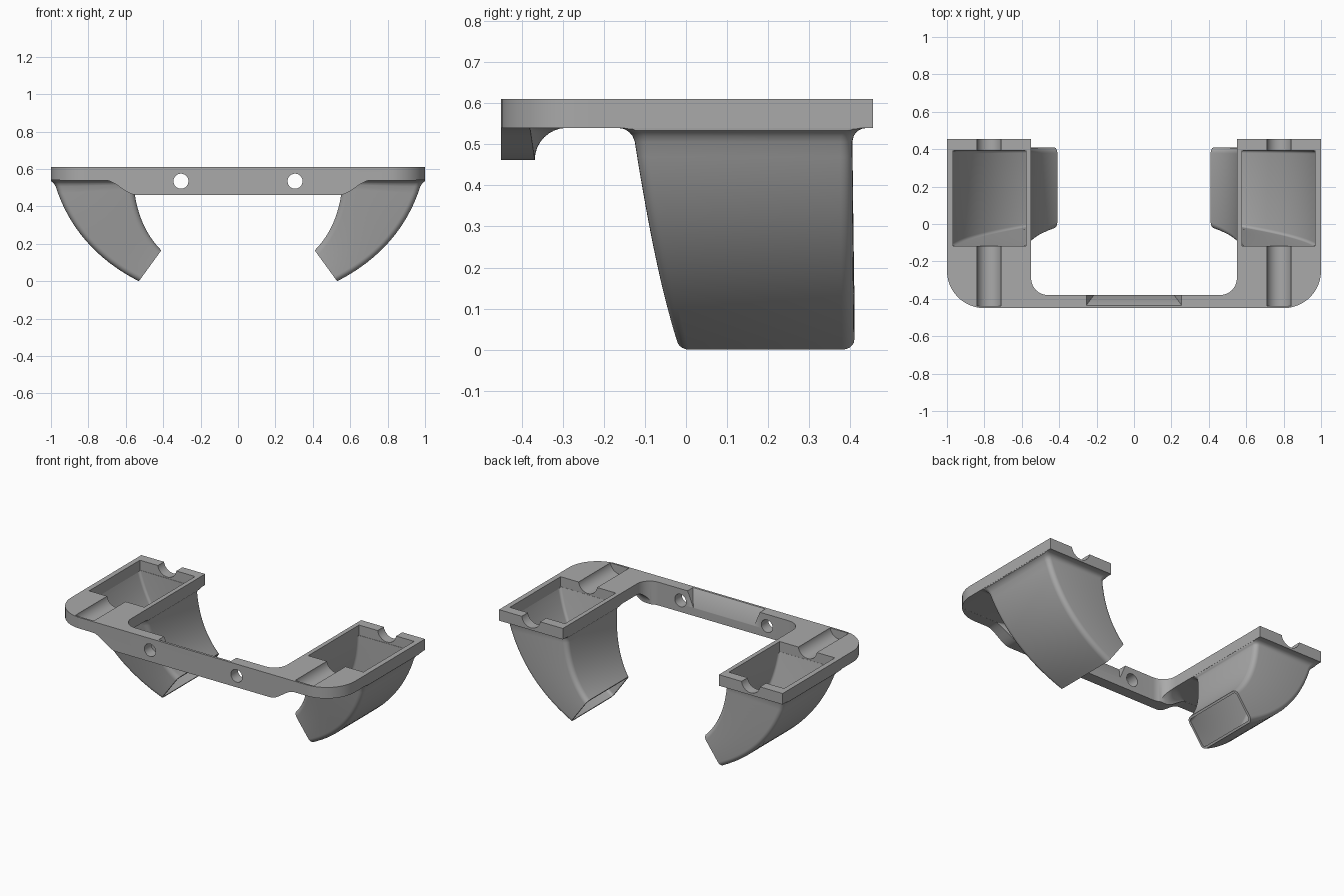
import bpy, bmesh, math
from mathutils import Vector

if "Cube" in bpy.data.objects:
    bpy.data.objects.remove(bpy.data.objects["Cube"])

grey = bpy.data.materials.new("plain grey")
grey.use_nodes = True
grey.diffuse_color = (0.4, 0.4, 0.4, 1)
grey.node_tree.nodes["Principled BSDF"].inputs["Base Color"].default_value = (0.4, 0.4, 0.4, 1)

TOP, UNDER = 0.61, 0.54


def loft(name, rings, wrap=False):
    """Skin matching rings; cap the ends, or wrap the last ring to the first."""
    bm = bmesh.new()
    vs = [[bm.verts.new(p) for p in ring] for ring in rings]
    n = len(vs[0])
    pairs = list(zip(vs, vs[1:]))
    if wrap:
        pairs.append((vs[-1], vs[0]))
    else:
        bm.faces.new(vs[0])
        bm.faces.new(vs[-1])
    for a, b in pairs:
        for i in range(n):
            j = (i + 1) % n
            bm.faces.new((a[i], a[j], b[j], b[i]))
    bmesh.ops.recalc_face_normals(bm, faces=bm.faces)
    mesh = bpy.data.meshes.new(name)
    bm.to_mesh(mesh)
    bm.free()
    mesh.materials.append(grey)
    obj = bpy.data.objects.new(name, mesh)
    bpy.context.collection.objects.link(obj)
    return obj


def activate(obj):
    bpy.ops.object.select_all(action="DESELECT")
    obj.select_set(True)
    bpy.context.view_layer.objects.active = obj


def carve(obj, tool, operation="DIFFERENCE"):
    tool.hide_render = True
    activate(obj)
    mod = obj.modifiers.new("carve", "BOOLEAN")
    mod.operation, mod.object, mod.solver = operation, tool, "EXACT"
    bpy.ops.object.modifier_apply(modifier=mod.name)
    bpy.data.objects.remove(tool)


def smooth(obj):
    activate(obj)
    bpy.ops.object.shade_smooth_by_angle(angle=math.radians(35))


def arc(cx, cy, r, start, end, steps=12):
    angles = [math.radians(start + (end - start) * i / steps) for i in range(steps + 1)]
    return [(cx + r * math.cos(a), cy + r * math.sin(a)) for a in angles]


def rect(x0, x1, y0, y1, z):
    return [(x0, y0, z), (x1, y0, z), (x1, y1, z), (x0, y1, z)]


def rod(name, x, z, r, y0, y1):
    circle = arc(x, z, r, 0, 360, 40)[:-1]
    return loft(name, [[(px, y, pz) for px, pz in circle] for y in (y0, y1)])


# U-shaped frame: plan outline, extruded
half = arc(0.8, -0.25, 0.2, -90, 0) + [(1, 0.455), (0.55, 0.455)] + arc(0.46, -0.29, 0.09, 0, -90)
plan = half + [(-x, y) for x, y in reversed(half)]
frame = loft("frame", [[(x, y, z) for x, y in plan] for z in (0.4, TOP)])


# Underside: deep front bar blending up into the thin side arms
def underside(x):
    s = min(max((0.71 - abs(x)) / 0.165, 0), 1)
    d = 0.0004 + 0.0776 * s * s * (3 - 2 * s)
    curve = arc(-0.38 + 1.15 * d, UNDER - d, d, 180, 90, 8)
    return [(x, y, z) for y, z in
            [(0.6, 0.8), (-0.6, 0.8), (-0.6, UNDER - d), (-0.38, UNDER - d)] + curve + [(0.6, UNDER)]]


stations = [0.54 + 0.175 * i / 14 for i in range(15)] + [1.1]
stations = [-x for x in reversed(stations)] + stations
carve(frame, loft("underside_shape", [underside(x) for x in stations]), "INTERSECT")

# Duct openings, rounded grooves and screw holes on both sides
for s in (1, -1):
    x0, x1 = sorted((s * 0.578, s * 0.967))
    carve(frame, loft("opening", [rect(x0, x1, -0.118, 0.393, z) for z in (0.3, 0.8)]))
    carve(frame, rod("groove", s * 0.775, 0.62, 0.066, -0.438, 0.6))
    carve(frame, rod("screw_hole", s * 0.305, 0.535, 0.04, -0.6, -0.3))

# Sloped recess on the back of the front bar
wedge = [[(sx * 0.257, -0.438, 0.615), (sx * 0.257, -0.36, 0.615), (sx * 0.2, -0.36, 0.48)] for sx in (-1, 1)]
carve(frame, loft("bar_recess", wedge))
smooth(frame)


# Curved hollow ducts
def bezier(a, b, c, t):
    return Vector(a) * (1 - t) ** 2 + Vector(b) * 2 * t * (1 - t) + Vector(c) * t * t


def section(t, side, inset):
    inner = bezier((0.56, 0.54), (0.545, 0.30), (0.41, 0.165), t)
    outer = bezier((0.985, 0.54), (0.883, 0.18), (0.53, 0.0), t)
    across = (outer - inner).normalized()
    length = (outer - inner).length
    grow = -inset
    if not inset:                       # flared fillet under the frame
        f = 0.035
        depth = min(max(UNDER - outer.y, 0), f)
        grow = f - math.sqrt(f * f - (f - depth) ** 2)
    u0, u1 = -grow, length + grow
    y0, y1 = -0.13 + 0.108 * t - grow, 0.405 + 0.005 * t + grow
    r = 0.016 if inset else 0.03
    corners = (arc(u1 - r, y1 - r, r, 0, 90, 5) + arc(u0 + r, y1 - r, r, 90, 180, 5)
               + arc(u0 + r, y0 + r, r, 180, 270, 5) + arc(u1 - r, y0 + r, r, 270, 360, 5))
    ring = []
    for u, y in corners:
        p = inner + across * u
        ring.append((side * min(max(p.x, 0.551), 0.999) if t < 0.1 else side * p.x, y, p.y))
    return ring


steps = [-0.01, 0, 0.003, 0.008, 0.016, 0.028, 0.048] + [0.1 + 0.9 * i / 18 for i in range(19)]
for side, name in ((1, "left_duct"), (-1, "right_duct")):
    shell = [section(t, side, 0) for t in steps]
    bore = [section(t, side, 0.014) for t in reversed(steps)]
    smooth(loft(name, shell + bore, wrap=True))
